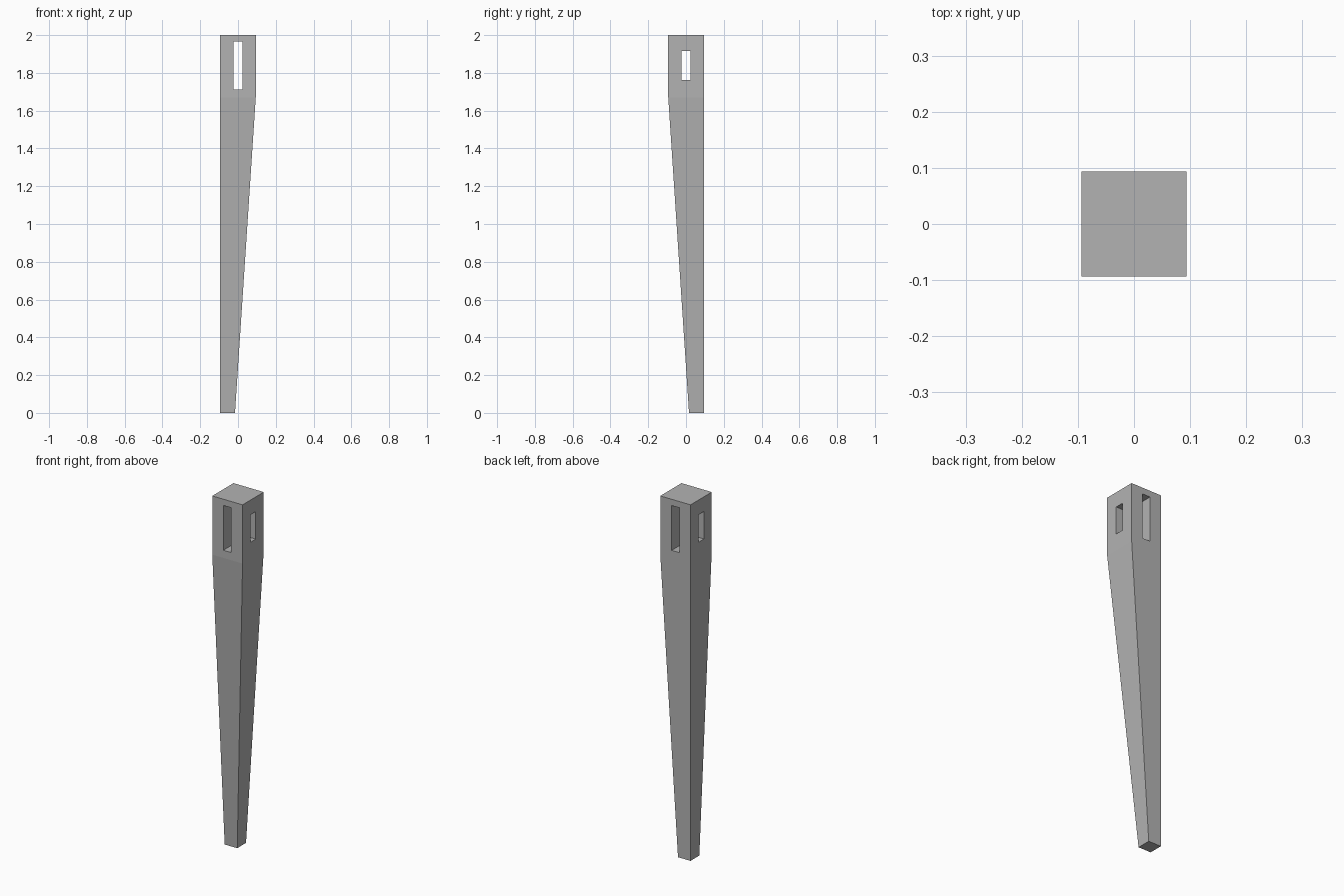
import bpy
import bmesh

cube = bpy.data.objects.get("Cube")
if cube:
    bpy.data.objects.remove(cube, do_unlink=True)

HALF = 0.094       # half width of the square head
FOOT = 0.078       # width of the foot
TAPER_Z = 1.67     # height where the taper begins
TOP_Z = 2.0

grey = bpy.data.materials.new("plain grey")
colour = (0.45, 0.45, 0.45, 1)
grey.use_nodes = True
grey.diffuse_color = colour
grey.node_tree.nodes["Principled BSDF"].inputs["Base Color"].default_value = colour


def add_object(name, bm):
    bmesh.ops.recalc_face_normals(bm, faces=bm.faces)
    mesh = bpy.data.meshes.new(name)
    bm.to_mesh(mesh)
    bm.free()
    mesh.materials.append(grey)
    obj = bpy.data.objects.new(name, mesh)
    bpy.context.collection.objects.link(obj)
    return obj


def make_leg(sections):
    """Stack square sections that share the -x, +y corner."""
    bm = bmesh.new()
    rings = []
    for z, width in sections:
        x0, x1 = -HALF, -HALF + width
        y0, y1 = HALF - width, HALF
        rings.append([bm.verts.new((x, y, z))
                      for x, y in ((x0, y0), (x1, y0), (x1, y1), (x0, y1))])
    for low, high in zip(rings, rings[1:]):
        for i in range(4):
            j = (i + 1) % 4
            bm.faces.new((low[i], low[j], high[j], high[i]))
    bm.faces.new(rings[0][::-1])
    bm.faces.new(rings[-1])
    return add_object("tapered_leg", bm)


def cut_slot(target, name, size, centre):
    """Cut a rectangular slot right through the head."""
    bm = bmesh.new()
    bmesh.ops.create_cube(bm, size=1)
    bmesh.ops.scale(bm, vec=size, verts=bm.verts)
    bmesh.ops.translate(bm, vec=centre, verts=bm.verts)
    cutter = add_object(name, bm)
    cutter.hide_render = True
    mod = target.modifiers.new(name, "BOOLEAN")
    mod.operation = "DIFFERENCE"
    mod.solver = "EXACT"
    mod.object = cutter
    bpy.context.view_layer.objects.active = target
    bpy.ops.object.modifier_apply(modifier=mod.name)
    bpy.data.objects.remove(cutter, do_unlink=True)


# Leg with two straight faces and two tapered faces
leg = make_leg([(0, FOOT), (TAPER_Z, 2 * HALF), (TOP_Z, 2 * HALF)])

# Tall slot front to back, shorter slot side to side
cut_slot(leg, "front_slot", (0.048, 0.5, 0.252), (-0.001, 0, 1.839))
cut_slot(leg, "side_slot", (0.5, 0.048, 0.154), (0, -0.001, 1.84))
